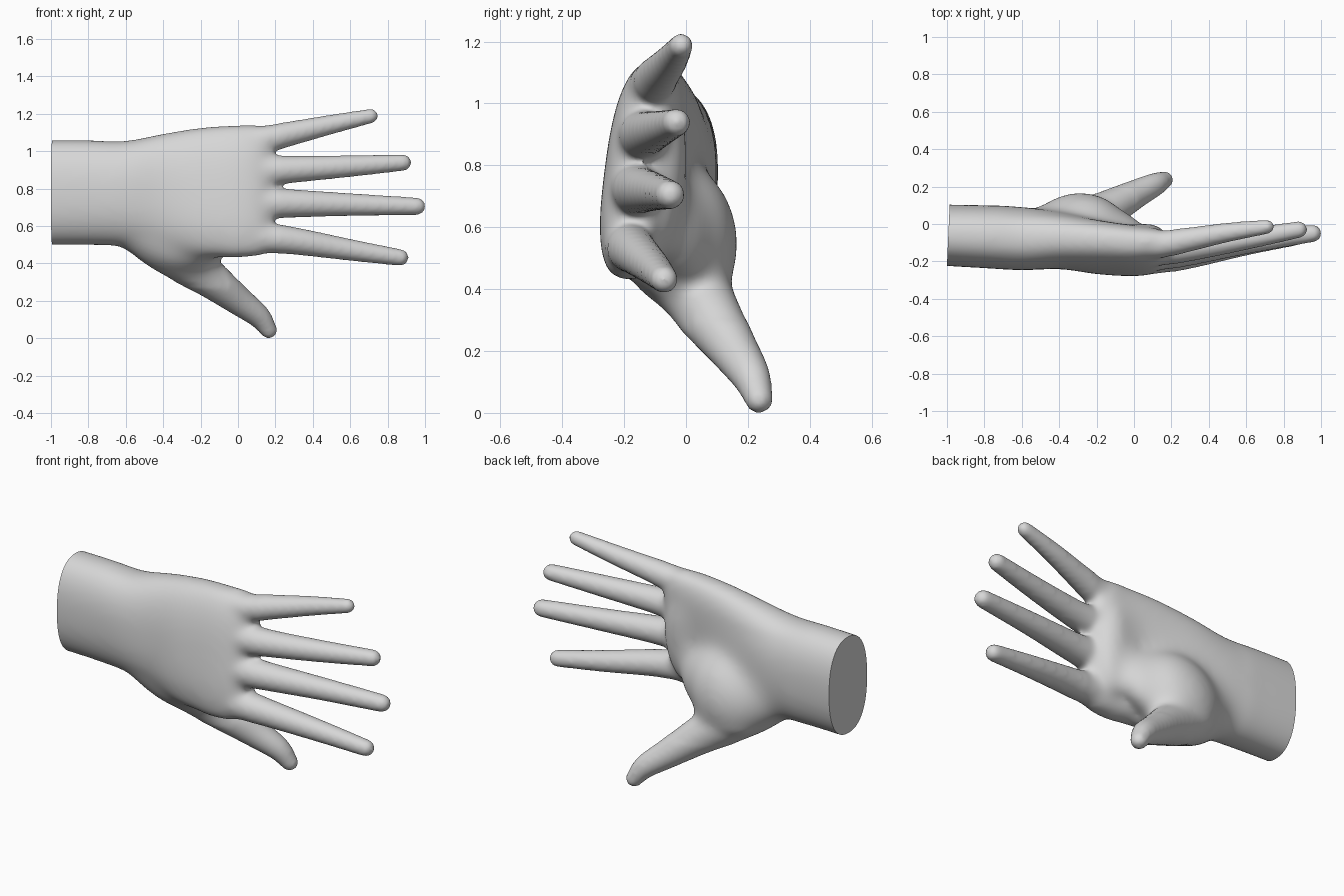
import bpy, bmesh, math
from mathutils import Vector

if "Cube" in bpy.data.objects:
    bpy.data.objects.remove(bpy.data.objects["Cube"])

SIDES = 32


def spline(pts, steps=5):
    """Catmull-Rom interpolation of equally long tuples."""
    v = [Vector(p) for p in pts]
    v = [2 * v[0] - v[1]] + v + [2 * v[-1] - v[-2]]
    out = []
    for i in range(1, len(v) - 2):
        a, b, c, d = v[i - 1:i + 3]
        for k in range(steps):
            t = k / steps
            out.append(0.5 * (2 * b + (c - a) * t + (2 * a - 5 * b + 4 * c - d) * t * t
                              + (3 * b - a - 3 * c + d) * t ** 3))
    return out + [v[-2]]


def skin(bm, rings):
    """Bridge vertex rings and cap both ends."""
    loops = [[bm.verts.new(p) for p in r] for r in rings]
    n = len(loops[0])
    for a, b in zip(loops, loops[1:]):
        for i in range(n):
            bm.faces.new((a[i], a[(i + 1) % n], b[(i + 1) % n], b[i]))
    bm.faces.new(loops[0][::-1])
    bm.faces.new(loops[-1])


def digit(bm, pts):
    """Round tapered tube through (x, y, z, radius), with a domed tip."""
    path = [(Vector(p[:3]), p[3] + 0.002) for p in spline([Vector(p) for p in pts])]
    end, r = path[-1]
    axis = (end - path[-2][0]).normalized()
    path += [(end + axis * r * math.sin(a), r * math.cos(a))
             for a in (0.3, 0.6, 0.9, 1.2, 1.45)]
    rings = []
    for i, (c, r) in enumerate(path):
        t = (path[min(i + 1, len(path) - 1)][0] - path[max(i - 1, 0)][0]).normalized()
        u = t.cross(Vector((0, 1, 0))).normalized()
        w = t.cross(u)
        rings.append([c + r * (u * math.cos(a) + w * math.sin(a))
                      for a in (math.tau * k / SIDES for k in range(SIDES))])
    skin(bm, rings)


def palm(bm, sections):
    """Sheared superellipse sections: x, y centre, z centre, y half, z half, shear, roundness."""
    rings = []
    for x, cy, cz, hy, hz, sh, e in spline(sections):
        ring = []
        for k in range(SIDES * 2):
            a = math.tau * k / (SIDES * 2)
            c, s = math.cos(a), math.sin(a)
            dz = hz * math.copysign(abs(c) ** e, c)
            dy = hy * math.copysign(abs(s) ** e, s)
            ring.append((x, cy + dy + sh * dz, cz + dz))
        rings.append(ring)
    skin(bm, rings)


def blob(bm, centre, size, lean_x=0.0, lean_y=0.0):
    """Ellipsoid that leans along x and y with height."""
    for v in bmesh.ops.create_uvsphere(bm, u_segments=32, v_segments=20, radius=1)["verts"]:
        x, y, z = v.co
        v.co = Vector(centre) + Vector((size[0] * x + lean_x * z,
                                        size[1] * y + lean_y * z, size[2] * z))


bm = bmesh.new()
# wrist and palm
palm(bm, [(-1.06, -0.058, 0.778, 0.163, 0.28, 0.0, 0.85),
          (-0.8, -0.068, 0.778, 0.168, 0.28, 0.0, 0.85),
          (-0.6, -0.077, 0.772, 0.17, 0.283, 0.0, 0.85),
          (-0.4, -0.088, 0.775, 0.152, 0.318, 0.04, 0.82),
          (-0.2, -0.122, 0.778, 0.136, 0.347, 0.11, 0.78),
          (0.0, -0.143, 0.785, 0.12, 0.354, 0.13, 0.74),
          (0.12, -0.142, 0.79, 0.1, 0.347, 0.14, 0.72),
          (0.185, -0.135, 0.79, 0.06, 0.32, 0.15, 0.75)])
# padding below the fingers
blob(bm, (0.05, -0.08, 0.78), (0.13, 0.083, 0.28), 0.0, 0.015)
# four fingers, index to little
digit(bm, [(-0.05, -0.195, 0.545, 0.06), (0.12, -0.185, 0.538, 0.08),
           (0.3, -0.165, 0.52, 0.071), (0.6, -0.11, 0.472, 0.056), (0.868, -0.07, 0.431, 0.043)])
digit(bm, [(-0.05, -0.175, 0.72, 0.06), (0.12, -0.165, 0.722, 0.082),
           (0.3, -0.147, 0.72, 0.073), (0.6, -0.1, 0.714, 0.059), (0.956, -0.05, 0.705, 0.045)])
digit(bm, [(-0.05, -0.15, 0.89, 0.06), (0.12, -0.142, 0.895, 0.081),
           (0.3, -0.127, 0.903, 0.07), (0.6, -0.08, 0.92, 0.056), (0.882, -0.03, 0.939, 0.043)])
digit(bm, [(-0.05, -0.115, 1.05, 0.06), (0.12, -0.112, 1.06, 0.073),
           (0.3, -0.082, 1.098, 0.062), (0.5, -0.045, 1.143, 0.05), (0.711, -0.015, 1.188, 0.037)])
# thumb with its wide root
digit(bm, [(-0.62, -0.09, 0.63, 0.11), (-0.45, -0.05, 0.51, 0.125), (-0.3, 0.01, 0.42, 0.122),
           (-0.15, 0.075, 0.32, 0.102), (0.0, 0.155, 0.203, 0.077),
           (0.11, 0.21, 0.118, 0.061), (0.164, 0.236, 0.044, 0.044)])
# fleshy mound at the thumb root, fading toward the wrist and the palm
blob(bm, (-0.285, 0.02, 0.575), (0.23, 0.152, 0.23), 0.03, -0.02)
blob(bm, (-0.18, -0.03, 0.6), (0.23, 0.12, 0.2), 0.0, -0.02)
blob(bm, (-0.42, -0.01, 0.6), (0.2, 0.12, 0.18), 0.0, -0.02)
# web filling the back of the hand between thumb and index finger
digit(bm, [(-0.58, -0.1, 0.61, 0.11), (-0.36, -0.085, 0.475, 0.1), (-0.21, -0.09, 0.45, 0.078)])
blob(bm, (-0.26, -0.04, 0.46), (0.13, 0.13, 0.12), 0.0, -0.06)
bmesh.ops.recalc_face_normals(bm, faces=bm.faces)

# fuse the parts into one skin
me = bpy.data.meshes.new("hand")
bm.to_mesh(me)
bm.free()
hand = bpy.data.objects.new("hand", me)
bpy.context.collection.objects.link(hand)
rm = hand.modifiers.new("fuse", "REMESH")
rm.mode = "VOXEL"
rm.voxel_size = 0.012
dg = bpy.context.evaluated_depsgraph_get()
fused = bpy.data.meshes.new_from_object(hand.evaluated_get(dg))
hand.modifiers.clear()
hand.data = fused

# blend the mound and web broadly, the other joins less, the digits lightly
bm = bmesh.new()
bm.from_mesh(fused)
mound = [v for v in bm.verts if -0.7 < v.co.x < 0.08 and v.co.y > -0.08
         and 0.42 < v.co.z < 1.0]
web = [v for v in bm.verts if -0.6 < v.co.x < -0.05 and v.co.y < 0.02 and 0.27 < v.co.z < 0.58]
body = [v for v in bm.verts if v.co.x < 0.22 and v.co.z > 0.3]
for verts, count in ((mound, 90), (web, 50), (body, 18), (list(bm.verts), 5)):
    for _ in range(count):
        bmesh.ops.smooth_vert(bm, verts=verts, factor=0.5,
                              use_axis_x=True, use_axis_y=True, use_axis_z=True)
# flat, slightly slanted wrist cut
cut = bmesh.ops.bisect_plane(bm, geom=bm.verts[:] + bm.edges[:] + bm.faces[:],
                             plane_co=(-1, -0.22, 0.78), plane_no=(-1, 0.045, 0),
                             clear_outer=True)
rim = [e for e in cut["geom_cut"] if isinstance(e, bmesh.types.BMEdge)]
bmesh.ops.contextual_create(bm, geom=rim)
bmesh.ops.recalc_face_normals(bm, faces=bm.faces)
bm.to_mesh(fused)
bm.free()

grey = bpy.data.materials.new("light grey")
grey.diffuse_color = (0.68, 0.68, 0.68, 1)
grey.use_nodes = True
grey.node_tree.nodes["Principled BSDF"].inputs["Base Color"].default_value = grey.diffuse_color
fused.materials.clear()
fused.materials.append(grey)
bpy.context.view_layer.objects.active = hand
hand.select_set(True)
bpy.ops.object.shade_smooth_by_angle(angle=math.radians(50))
